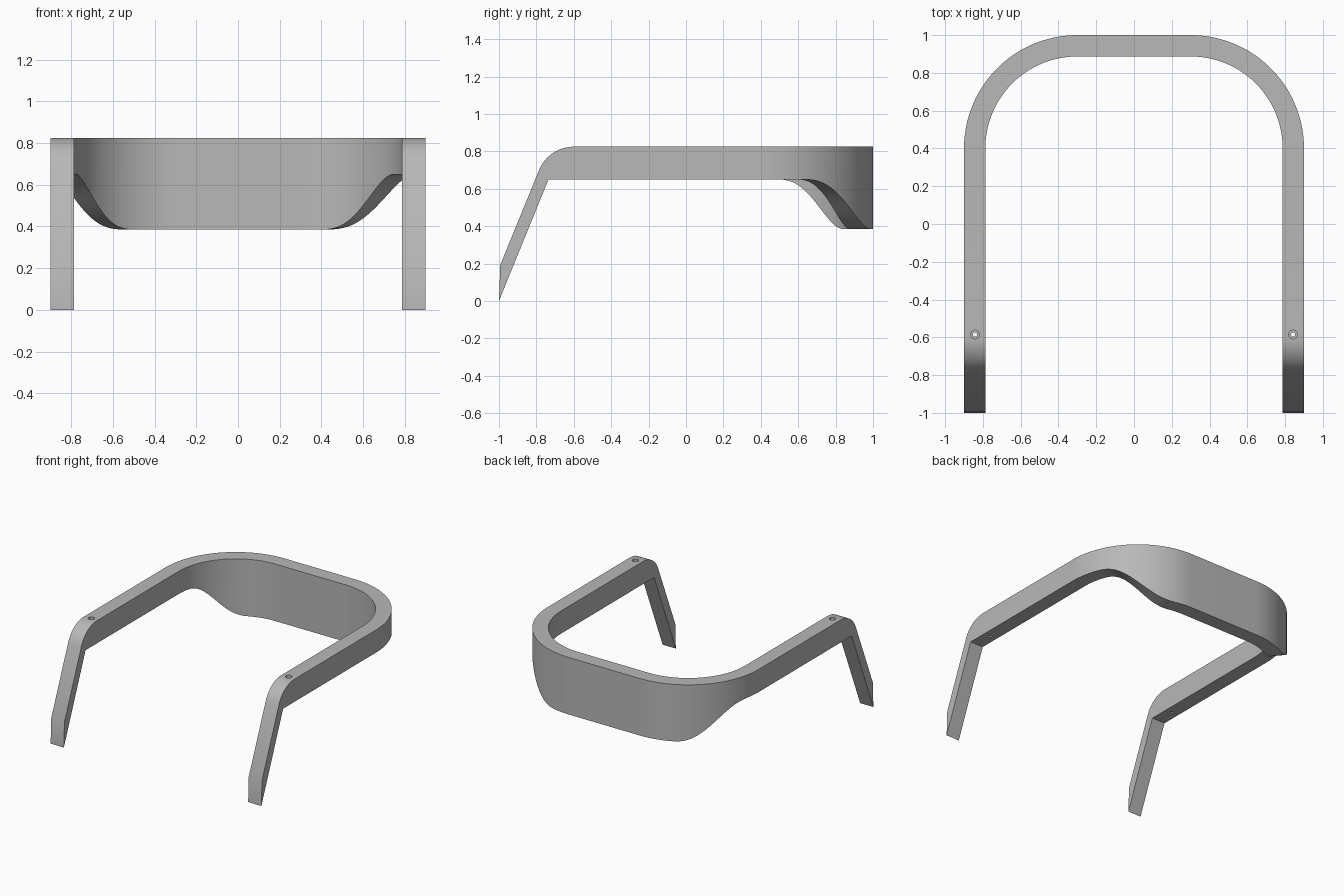
import bpy, bmesh
from math import sin, cos, radians, pi

cube = bpy.data.objects.get("Cube")
if cube:
    bpy.data.objects.remove(cube, do_unlink=True)

TOP, ARM_LOW, BACK_LOW = 0.825, 0.65, 0.385
CX, CY = 0.3, 0.4            # corner arc centre
R_OUT, R_IN = 0.6, 0.487
STEPS = 48

grey = bpy.data.materials.new("plain grey")
grey.use_nodes = True
colour = (0.48, 0.48, 0.48, 1)
grey.diffuse_color = colour
grey.node_tree.nodes["Principled BSDF"].inputs["Base Color"].default_value = colour


def section(outer, inner, low):
    """Four corners of the band: outer top, inner top, inner low, outer low."""
    return [(*outer, TOP), (*inner, TOP), (*inner, low), (*outer, low)]


def leg_section(side, top, low):
    """Four corners of a leg, from (y, z) points."""
    xo, xi = side * (CX + R_OUT), side * (CX + R_IN)
    return [(xo, *top), (xi, *top), (xi, *low), (xo, *low)]


def half(side, start, end):
    """Sections from the foot of one leg to the middle of the back."""
    knee = (-0.735, ARM_LOW)
    rows = [leg_section(side, (-0.993, 0.193), (-1, 0))]
    # Rounded bend above the knee
    r, sweep = 0.2, radians(67.8)
    for i in range(17):
        a = sweep * (1 - i / 16)
        rows.append(leg_section(side, (-0.6 - r * sin(a), TOP - r + r * cos(a)), knee))
    # Corner, deepening towards the back in an S curve
    for i in range(STEPS + 1):
        deg = 90 * i / STEPS
        a = radians(deg)
        t = min(max((deg - start) / (end - start), 0), 1)
        s = t ** 3 * (t * (6 * t - 15) + 10)
        low = ARM_LOW + (BACK_LOW - ARM_LOW) * s
        outer, inner = [(side * (CX + q * cos(a)), CY + q * sin(a)) for q in (R_OUT, R_IN)]
        rows.append(section(outer, inner, low))
    return rows


# Band: loft all sections from one foot to the other
rows = half(-1, 9, 67) + half(1, 21, 79)[::-1]
bm = bmesh.new()
rings = [[bm.verts.new(p) for p in row] for row in rows]
for a, b in zip(rings, rings[1:]):
    for k in range(4):
        n = (k + 1) % 4
        bm.faces.new((a[k], a[n], b[n], b[k]))
bm.faces.new(rings[0])
bm.faces.new(rings[-1])
bmesh.ops.remove_doubles(bm, verts=bm.verts, dist=0.0001)
bmesh.ops.recalc_face_normals(bm, faces=bm.faces)
mesh = bpy.data.meshes.new("curved_band")
bm.to_mesh(mesh)
bm.free()
band = bpy.data.objects.new("curved_band", mesh)
bpy.context.collection.objects.link(band)
mesh.materials.append(grey)
bpy.context.view_layer.objects.active = band
band.select_set(True)


def drill(x, radius, low, high):
    """Cut a round vertical hole into the band."""
    bpy.ops.mesh.primitive_cylinder_add(vertices=24, radius=radius, depth=high - low,
                                        location=(x, -0.585, (low + high) / 2))
    cutter = bpy.context.object
    cutter.name = "hole_cutter"
    cutter.hide_render = True
    cutter.data.materials.append(grey)
    mod = band.modifiers.new("hole", 'BOOLEAN')
    mod.operation, mod.solver, mod.object = 'DIFFERENCE', 'EXACT', cutter
    bpy.context.view_layer.objects.active = band
    bpy.ops.object.modifier_apply(modifier=mod.name)
    bpy.data.objects.remove(cutter, do_unlink=True)


# Stepped screw holes near the front of each arm
for x in (-0.842, 0.842):
    drill(x, 0.011, 0.5, 0.9)
    drill(x, 0.023, 0.78, 0.9)

bpy.ops.object.select_all(action='DESELECT')
band.select_set(True)
bpy.context.view_layer.objects.active = band
bpy.ops.object.shade_smooth_by_angle(angle=radians(30))
